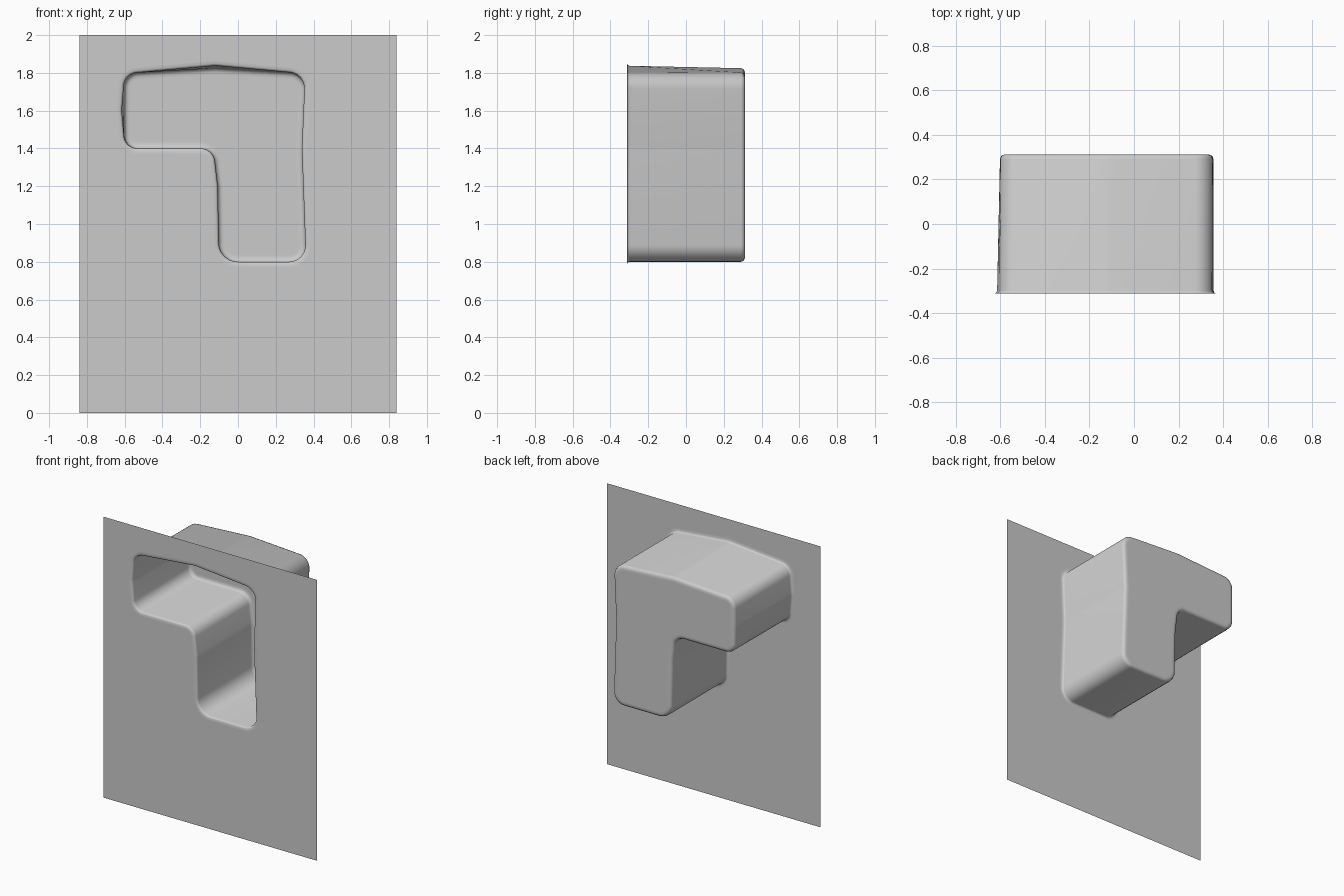
import bpy, bmesh, math
from mathutils import Vector

if "Cube" in bpy.data.objects:
    bpy.data.objects.remove(bpy.data.objects["Cube"])

D = 0.312   # half depth


def rounded(corners, n=6):
    """Outline (clockwise) with each corner (x, z, radius) softened by a curve."""
    pts = []
    for i, (x, z, r) in enumerate(corners):
        c = Vector((x, z))
        a = (Vector(corners[i - 1][:2]) - c).normalized()
        b = (Vector(corners[(i + 1) % len(corners)][:2]) - c).normalized()
        half = a.angle(b) / 2
        p = c + a * r / math.tan(half)
        centre = c + (a + b).normalized() * r / math.sin(half)
        q = c + b * r / math.tan(half)
        for k in range(n + 1):
            d = (p - centre).lerp(q - centre, k / n).normalized()
            pts.append(centre + d * r)
    return pts


def offset(pts, d):
    """Move an outline outward by d."""
    out = []
    for i, p in enumerate(pts):
        t = (pts[(i + 1) % len(pts)] - pts[i - 1]).normalized()
        out.append(p + Vector((-t.y, t.x)) * d)
    return out


# L-shaped opening at the wall face, and its slightly straighter copy at the back
front = rounded([(-0.60, 1.795, 0.075), (-0.12, 1.838, 0.1), (0.355, 1.795, 0.085),
                 (0.338, 1.40, 0.3), (0.36, 0.80, 0.085), (-0.10, 0.80, 0.1),
                 (-0.107, 1.20, 0.3), (-0.13, 1.40, 0.075), (-0.598, 1.40, 0.07),
                 (-0.615, 1.60, 0.1)])
back = rounded([(-0.60, 1.797, 0.075), (-0.12, 1.825, 0.1), (0.358, 1.797, 0.085),
                (0.34, 1.40, 0.3), (0.36, 0.80, 0.085), (-0.10, 0.80, 0.1),
                (-0.107, 1.20, 0.3), (-0.13, 1.40, 0.075), (-0.60, 1.40, 0.07),
                (-0.602, 1.60, 0.1)])

bm = bmesh.new()


def ring(pts, y):
    return [bm.verts.new((p.x, y, p.y)) for p in pts]


# Pocket: flared rim, straight walls, rounded back edge, closed back
rings = [ring(offset(front, o), y) for o, y in
         ((0.03, -D), (0.012, -D), (0.004, -D + 0.004), (0, -D + 0.014))]
rings += [ring(offset(back, o), y) for o, y in
          ((0, D - 0.02), (-0.006, D - 0.006), (-0.02, D), (-0.035, D))]
n = len(front)
for a, b in zip(rings, rings[1:]):
    for i in range(n):
        j = (i + 1) % n
        bm.faces.new((a[i], b[i], b[j], a[j]))
bm.faces.new(rings[-1])

# Wall sheet filled around the opening
sheet = [bm.verts.new((x, -D, z)) for x, z in
         ((-0.84, 0), (0.84, 0), (0.84, 2), (-0.84, 2))]
edges = [bm.edges.new((sheet[i - 1], sheet[i])) for i in range(4)]
edges += [bm.edges.get((rings[0][i - 1], rings[0][i])) for i in range(n)]
bmesh.ops.triangle_fill(bm, use_beauty=True, edges=edges)

# Make every face look toward the open front
bmesh.ops.recalc_face_normals(bm, faces=bm.faces[:])
bm.normal_update()
if sheet[0].link_faces[0].normal.y > 0:
    bmesh.ops.reverse_faces(bm, faces=bm.faces[:])

mesh = bpy.data.meshes.new("wall_with_niche")
bm.to_mesh(mesh)
bm.free()
wall = bpy.data.objects.new("wall_with_niche", mesh)
bpy.context.collection.objects.link(wall)
bpy.context.view_layer.objects.active = wall
wall.select_set(True)
bpy.ops.object.shade_smooth_by_angle(angle=math.radians(60))
